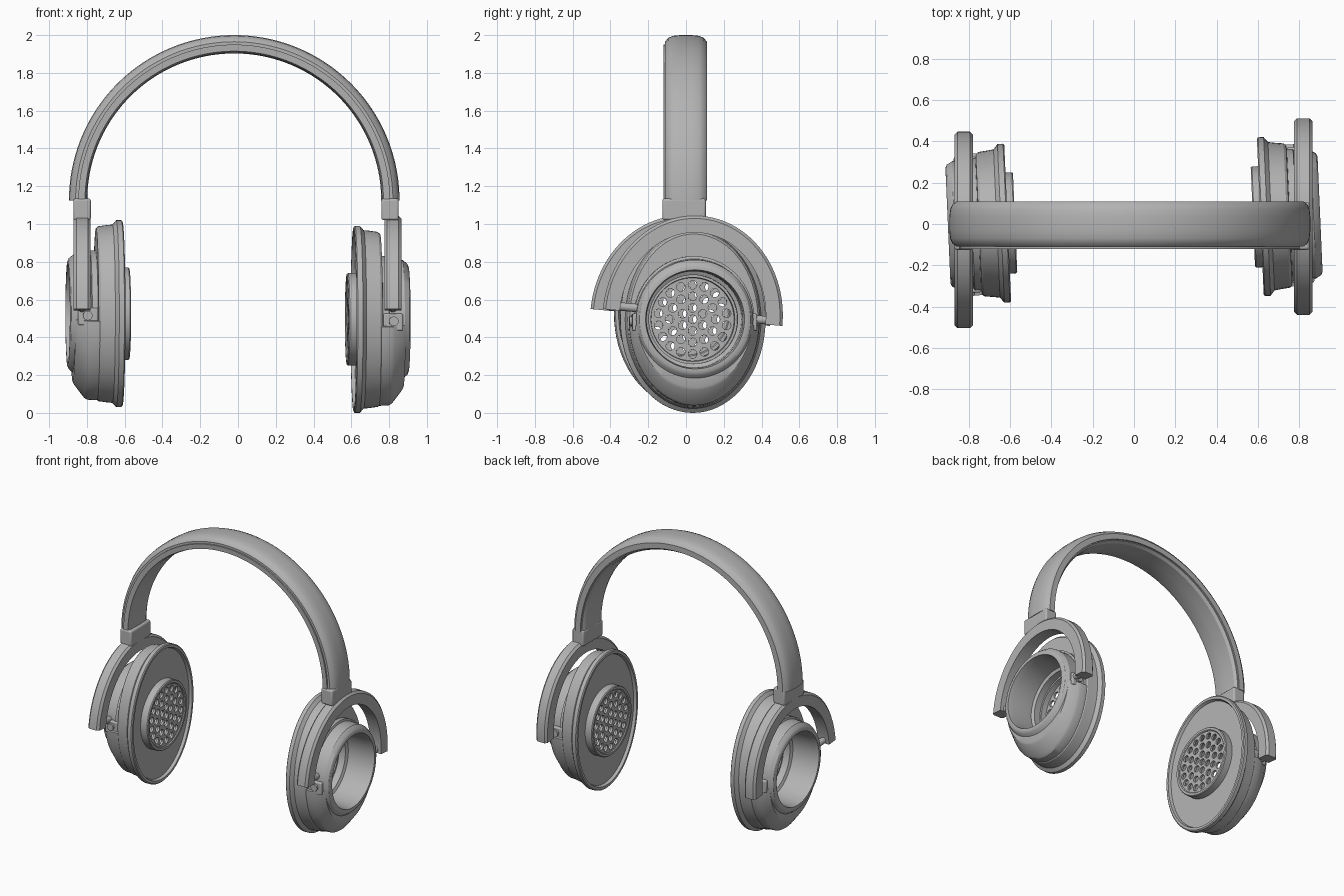
import bpy, bmesh
from math import sin, cos, pi, radians
from mathutils import Matrix, Vector

old = bpy.data.objects.get("Cube")
if old:
    bpy.data.objects.remove(old, do_unlink=True)

grey = bpy.data.materials.new("matte_grey")
grey.use_nodes = True
grey.diffuse_color = (0.45, 0.45, 0.45, 1)
grey.node_tree.nodes["Principled BSDF"].inputs["Base Color"].default_value = (0.45, 0.45, 0.45, 1)


def finish(ob, angle=30):
    ob.data.materials.clear()
    ob.data.materials.append(grey)
    bpy.ops.object.select_all(action='DESELECT')
    bpy.context.view_layer.objects.active = ob
    ob.select_set(True)
    bpy.ops.object.shade_smooth_by_angle(angle=radians(angle))
    return ob


def sweep(name, rings, matrix=Matrix(), loop=False):
    """Skin a row of matching closed cross-sections, capped unless looped."""
    bm = bmesh.new()
    rows = [[bm.verts.new(matrix @ Vector(p)) for p in ring] for ring in rings]
    pairs = list(zip(rows, rows[1:])) + ([(rows[-1], rows[0])] if loop else [])
    for a, b in pairs:
        for i in range(len(a)):
            j = (i + 1) % len(a)
            bm.faces.new((a[i], a[j], b[j], b[i]))
    if not loop:
        bm.faces.new(rows[0])
        bm.faces.new(rows[-1])
    bmesh.ops.recalc_face_normals(bm, faces=bm.faces)
    mesh = bpy.data.meshes.new(name)
    bm.to_mesh(mesh)
    bm.free()
    ob = bpy.data.objects.new(name, mesh)
    bpy.context.collection.objects.link(ob)
    return finish(ob)


def lathe(name, profile, matrix, start=0, end=360, steps=72):
    """Turn (x, y radius, z radius) points around the x axis."""
    full = end - start == 360
    rings = []
    for i in range(steps if full else steps + 1):
        a = radians(start + (end - start) * i / steps)
        rings.append([(x, ry * cos(a), rz * sin(a)) for x, ry, rz in profile])
    return sweep(name, rings, matrix, full)


def rod(name, x, z, y0, y1, r, matrix):
    rings = [[(x + r * cos(i * pi / 12), y, z + r * sin(i * pi / 12)) for i in range(24)]
             for y in (y0, y1)]
    return sweep(name, rings, matrix)


def block(name, lo, hi, bevel, matrix=Matrix()):
    rings = [[(lo[0], lo[1], z), (hi[0], lo[1], z), (hi[0], hi[1], z), (lo[0], hi[1], z)]
             for z in (lo[2], hi[2])]
    ob = sweep(name, rings, matrix)
    mod = ob.modifiers.new("soft_edges", 'BEVEL')
    mod.width, mod.segments = bevel, 3
    return ob


def grille(name, matrix):
    """Thin disc pierced by concentric rings of round holes."""
    cu = bpy.data.curves.new(name, 'CURVE')
    cu.dimensions, cu.fill_mode, cu.extrude = '2D', 'BOTH', 0.008

    def circle(cx, cy, r, n):
        s = cu.splines.new('POLY')
        s.points.add(n - 1)
        for i, p in enumerate(s.points):
            p.co = (cx + r * cos(2 * pi * i / n), cy + r * sin(2 * pi * i / n), 0, 1)
        s.use_cyclic_u = True

    circle(0, 0, 0.225, 64)
    circle(0, 0, 0.023, 16)
    for ring in (1, 2, 3):
        for k in range(6 * ring):
            a = 2 * pi * k / (6 * ring)
            circle(0.061 * ring * cos(a), 0.061 * ring * sin(a), 0.023, 16)
    ob = bpy.data.objects.new(name, cu)
    bpy.context.collection.objects.link(ob)
    bpy.ops.object.select_all(action='DESELECT')
    bpy.context.view_layer.objects.active = ob
    ob.select_set(True)
    bpy.ops.object.convert(target='MESH')
    ob = bpy.context.view_layer.objects.active
    ob.data.transform(matrix @ Matrix.Translation((0.593, 0, 0)) @ Matrix.Rotation(pi / 2, 4, 'Y'))
    ob.name = name
    return finish(ob)


# Headband: crowned outer shell and inner cushion strip
def arc_band(name, section, steps=80):
    rings = []
    for i in range(steps + 1):
        a = pi * i / steps
        rings.append([(-0.02 + r * cos(a), y, 1.125 + r * sin(a)) for r, y in section])
    return sweep(name, rings)


half = [(0.875, 0.03), (0.871, 0.07), (0.86, 0.095), (0.84, 0.11), (0.80, 0.11)]
arc_band("headband_shell", [(r, -y) for r, y in reversed(half)] + half)
arc_band("headband_cushion", [(0.825, -0.12), (0.79, -0.118), (0.782, -0.09), (0.778, 0),
                              (0.782, 0.08), (0.795, 0.1), (0.825, 0.1)])

# Cup cross-sections: (distance outward, y radius, z radius)
shell = [(0.632, 0.235, 0.235), (0.632, 0.355, 0.462), (0.612, 0.362, 0.47), (0.612, 0.378, 0.488),
         (0.618, 0.385, 0.495), (0.645, 0.385, 0.495), (0.665, 0.36, 0.472), (0.69, 0.356, 0.47),
         (0.74, 0.35, 0.463), (0.752, 0.34, 0.452), (0.755, 0.32, 0.335), (0.785, 0.32, 0.335),
         (0.79, 0.31, 0.32), (0.87, 0.31, 0.315), (0.895, 0.295, 0.295), (0.902, 0.28, 0.28),
         (0.902, 0.262, 0.262), (0.86, 0.255, 0.255), (0.70, 0.255, 0.255), (0.69, 0.235, 0.235)]
lower = [(0.74, 0.29, 0.29), (0.74, 0.345, 0.458), (0.80, 0.345, 0.455), (0.815, 0.338, 0.445),
         (0.868, 0.312, 0.375), (0.875, 0.305, 0.36), (0.875, 0.29, 0.29)]
collar = [(0.64, 0.222, 0.222), (0.64, 0.245, 0.245), (0.582, 0.245, 0.245),
          (0.576, 0.24, 0.24), (0.576, 0.224, 0.224), (0.582, 0.218, 0.218)]

sides = [("left", 0, 0.04, 0.495, 0.82, 0.035, 0.805),
         ("right", pi, 0.0, 0.525, -0.825, -0.03, -0.825)]
for side, turn, cup_y, cup_z, yoke_x, yoke_y, block_x in sides:
    # Ear cup, turned slightly about its own centre
    m = (Matrix.Translation((0, cup_y, cup_z)) @ Matrix.Rotation(turn, 4, 'Z')
         @ Matrix.Translation((0.72, 0, 0)) @ Matrix.Rotation(radians(2.5), 4, 'Z')
         @ Matrix.Translation((-0.72, 0, 0)))
    lathe(side + "_cup_shell", shell, m)
    lathe(side + "_cup_lower_housing", lower, m, 185, 355, 40)
    lathe(side + "_grille_collar", collar, m)
    grille(side + "_grille", m)
    for s, end in ((-1, "front"), (1, "back")):
        y0, y1 = sorted((s * 0.27, s * 0.33))
        block(f"{side}_{end}_hinge_block", (0.755, y0, -0.06), (0.86, y1, 0.03), 0.008, m)
        rod(f"{side}_{end}_hinge_screw", 0.81, -0.01, s * 0.32, s * 0.345, 0.025, m)

    # Arched yoke, tipped towards the back, with pivot pins
    tip = (Matrix.Translation((yoke_x, yoke_y, 0.505)) @ Matrix.Rotation(radians(-5.4), 4, 'X'))
    section = [(-0.045, 0.09), (-0.045, 0.015), (-0.03, 0), (0.03, 0), (0.045, 0.015), (0.045, 0.09)]
    rings = []
    for i in range(49):
        a = pi * i / 48
        rings.append([(x, (0.477 - d) * cos(a), (0.54 - d) * sin(a)) for x, d in section])
    sweep(side + "_yoke", rings, tip)
    for s, end in ((-1, "front"), (1, "back")):
        rod(f"{side}_{end}_pivot_pin", 0, 0.022, s * 0.28, s * 0.40, 0.022, tip)

    # Joint between headband and yoke
    block(side + "_headband_joint", (block_x - 0.046, -0.125, 1.02),
          (block_x + 0.046, 0.105, 1.135), 0.012)
